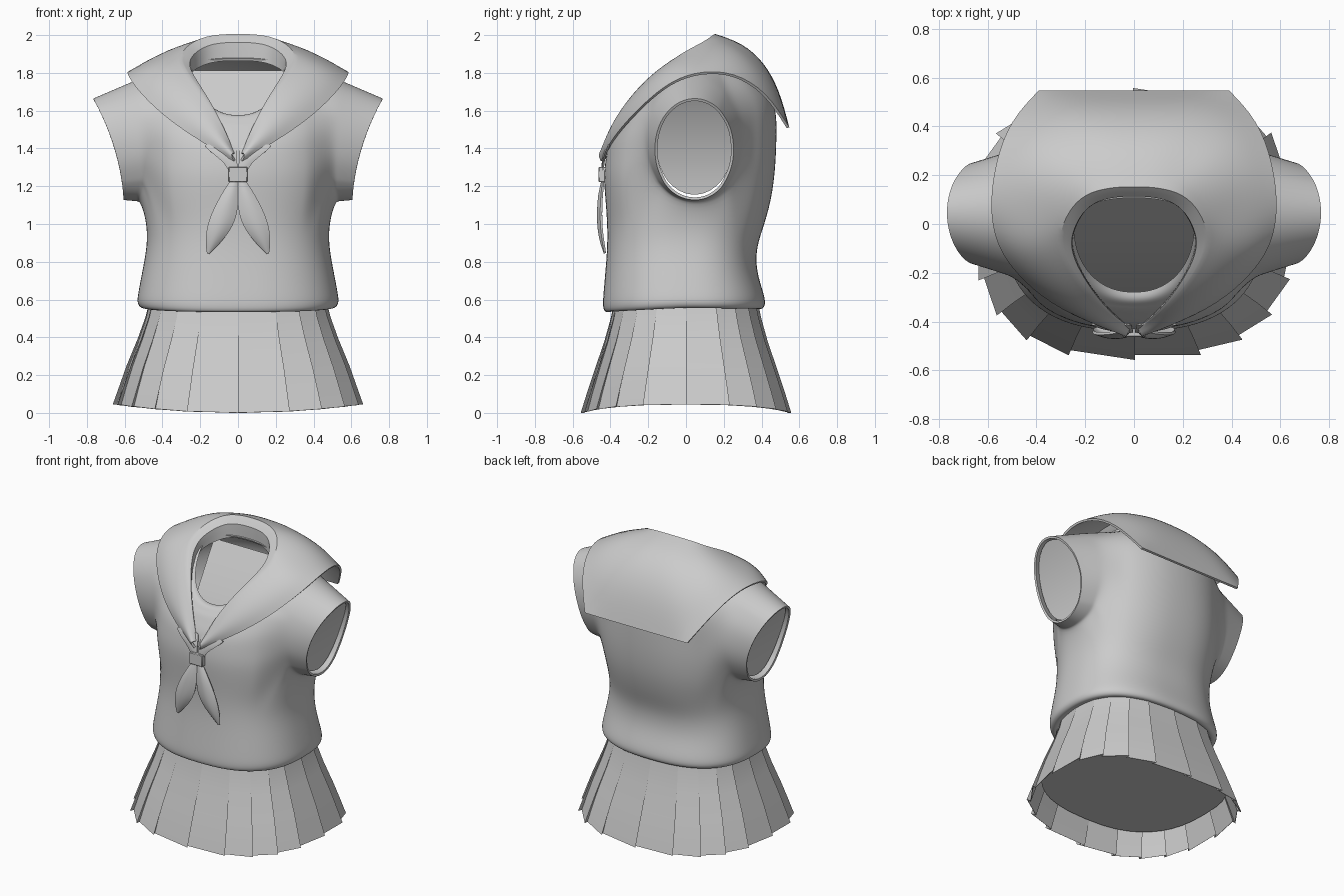
import bpy, bmesh, math
from mathutils import Vector

if "Cube" in bpy.data.objects:
    bpy.data.objects.remove(bpy.data.objects["Cube"])


def grid(bm, rows, closed=False):
    """Quad grid from rows of points; returns vertices and faces by row."""
    vs = [[bm.verts.new(p) for p in row] for row in rows]
    n = len(rows[0])
    fs = []
    for r in range(len(rows) - 1):
        fs.append([bm.faces.new((vs[r][j], vs[r][(j + 1) % n], vs[r + 1][(j + 1) % n], vs[r + 1][j]))
                   for j in range(n if closed else n - 1)])
    return vs, fs


def finish(name, bm, thick=0.0, subdiv=0, mirror=False, angle=40, offset=0, recalc=True):
    if recalc:
        bmesh.ops.recalc_face_normals(bm, faces=bm.faces)
    me = bpy.data.meshes.new(name)
    bm.to_mesh(me)
    bm.free()
    ob = bpy.data.objects.new(name, me)
    bpy.context.collection.objects.link(ob)
    if mirror:
        ob.modifiers.new("mirror", 'MIRROR').use_mirror_merge = False
    if subdiv:
        m = ob.modifiers.new("subdiv", 'SUBSURF')
        m.levels = m.render_levels = subdiv
    if thick:
        m = ob.modifiers.new("thickness", 'SOLIDIFY')
        m.thickness, m.offset = thick, offset
    bpy.ops.object.select_all(action='DESELECT')
    ob.select_set(True)
    bpy.context.view_layer.objects.active = ob
    bpy.ops.object.convert(target='MESH')
    if angle:
        bpy.ops.object.shade_smooth_by_angle(angle=math.radians(angle))
    return ob


def spow(v, e):
    return math.copysign(abs(v) ** e, v)


# Shirt body: half width, front y, back y, then z at front, side and back
NC = 48
PROFILE = [
    (.465, -.39, .365, .56, .58, .57),
    (.505, -.425, .40, .53, .555, .55),
    (.530, -.435, .416, .565, .58, .575),
    (.523, -.431, .406, .63, .63, .63),
    (.50, -.42, .365, .75, .75, .75),
    (.475, -.41, .365, .88, .88, .88),
    (.475, -.41, .41, 1.0, 1.0, 1.0),
    (.51, -.42, .45, 1.13, 1.13, 1.15),
    (.53, -.43, .467, 1.25, 1.3, 1.3),
    (.53, -.42, .472, 1.34, 1.42, 1.42),
    (.535, -.405, .475, 1.42, 1.55, 1.55),
    (.525, -.37, .46, 1.48, 1.66, 1.65),
    (.47, -.35, .40, 1.52, 1.775, 1.75),
    (.36, -.33, .28, 1.54, 1.83, 1.83),
    (.27, -.31, .13, 1.57, 1.85, 1.88),
    (.25, -.28, .11, 1.568, 1.84, 1.87),
]
rows = []
for i, (hw, yf, yb, zf, zs, zb) in enumerate(PROFILE):
    row = []
    e = 2 / (2.5 - .3 * min(1, max(0, i - 5) / 5))
    for j in range(NC):
        a = 2 * math.pi * j / NC
        s = spow(math.sin(a), e)
        w = abs(s) ** 1.2
        row.append((hw * spow(math.cos(a), e), s * yb if s > 0 else -s * yf,
                    zs + ((zb if s > 0 else zf) - zs) * w))
    rows.append(row)
bm = bmesh.new()
vs, fs = grid(bm, rows, True)

# Short sleeves grown from a rounded armhole on each side
R0, R1, W = 7, 12, 5
for side, c in ((1, 0), (-1, NC // 2)):
    loop = [vs[R0][(c + j) % NC] for j in range(-W, W)]
    loop += [vs[r][(c + W) % NC] for r in range(R0, R1)]
    loop += [vs[R1][(c + j) % NC] for j in range(W, -W, -1)]
    loop += [vs[r][(c - W) % NC] for r in range(R1, R0, -1)]
    bmesh.ops.delete(bm, geom=[fs[r][(c + j) % NC] for r in range(R0, R1) for j in range(-W, W)],
                     context='FACES')
    ends = []
    for v in loop:
        a = math.atan2((v.co.z - 1.45) / .33, (v.co.y - .045) / .26)
        ca, sa = math.cos(a), math.sin(a)
        v.co.y, v.co.z = .045 + .26 * ca, 1.45 + .33 * sa
        v.co.x = side * max(abs(v.co.x), .485)
        ends.append(Vector((side * (.65 + .08 * sa + .035 * sa * sa), .045 + .205 * ca, 1.395 + .265 * sa)))
    prev, n = loop, len(loop)
    for t in (.3, .6, .93, 1):
        ring = [bm.verts.new(v.co.lerp(e, t)) for v, e in zip(loop, ends)]
        for i in range(n):
            bm.faces.new((prev[i], prev[(i + 1) % n], ring[(i + 1) % n], ring[i]))
        prev = ring
finish("shirt", bm, thick=.014, subdiv=2)

# Closing panels just inside the sleeve openings
bm = bmesh.new()
rows = []
for i in range(17):
    a = math.pi * (i / 16 - .5) * .98
    s, w = math.sin(a), .2 * math.cos(a)
    x = .62 + .08 * s + .035 * s * s
    rows.append([(x, .045 - w, 1.405 + .25 * s), (x, .045 + w, 1.405 + .25 * s)])
grid(bm, rows)
bmesh.ops.reverse_faces(bm, faces=[f for f in bm.faces if f.normal.x < 0])
finish("sleeve_lining", bm, mirror=True, recalc=False)

# Sloping panel seen inside the neck opening
bm = bmesh.new()
grid(bm, [[(x * .13, y, z) for x in (-2, -1, 0, 1, 2)]
          for y, z in ((.115, 1.81), (.05, 1.71), (-.05, 1.55), (-.15, 1.35), (-.23, 1.12), (-.28, .9))])
finish("neck_lining", bm, thick=.01)

# Sailor collar: neck fold point, outer edge point, bulge, from back to front
STATIONS = [
    ((0, .155, 2.0), (0, .54, 1.51), 1),
    ((.08, .153, 1.998), (.2, .54, 1.51), 1),
    ((.15, .14, 1.99), (.39, .54, 1.51), .9),
    ((.2, .12, 1.975), (.505, .42, 1.70), .55),
    ((.25, .08, 1.95), (.565, .25, 1.80), .3),
    ((.29, .01, 1.915), (.588, .08, 1.805), .1),
    ((.307, -.06, 1.87), (.568, -.06, 1.76), 0),
    ((.28, -.15, 1.81), (.505, -.17, 1.68), 0),
    ((.2, -.27, 1.70), (.38, -.295, 1.56), 0),
    ((.105, -.37, 1.55), (.2, -.395, 1.44), 0),
    ((.022, -.428, 1.37), (.018, -.445, 1.335), 0),
]
half = []
for f, o, b in STATIONS:
    F, O = Vector(f), Vector(o)
    k = (F.y + .43) / .585
    inner = Vector((F.x * .87, F.y - .035 * k, F.z - .01 - .03 * k))
    low = Vector((F.x * .86, F.y - .033 * k, F.z - .025 - .11 * k))
    d = Vector((0, .06, .1)) * b if F.y > 0 else Vector((.012, -.018, .015))
    half.append([low, inner, F] + [F.lerp(O, u) + d * 4 * u * (1 - u) for u in (.25, .5, .75)] + [O])
full = [[Vector((-p.x, p.y, p.z)) for p in r] for r in half[:0:-1]] + half
bm = bmesh.new()
vc = bm.verts.layers.float.new('crease_vert')
ec = bm.edges.layers.float.new('crease_edge')
vs, fs = grid(bm, full)
mid = len(half) - 1
for i in (mid - 2, mid + 2):
    vs[i][-1][vc] = 1.0
for i in (0, -1):
    for v in vs[i]:
        v[vc] = 1.0
for a, b in zip(vs, vs[1:]):
    for col in (1, 2):
        bm.edges.get((a[col], b[col]))[ec] = 1.0
finish("sailor_collar", bm, thick=.014, subdiv=2, angle=30)


# Scarf strips: z, inner x, outer x, y; bulged forward and mirrored
def strip(name, spec, bulge, thick):
    rows = []
    for z, x0, x1, y in spec:
        rows.append([(x0 + (x1 - x0) * i / 4, y - bulge * math.sin(math.pi * i / 4) * min(1, (x1 - x0) / .1), z)
                     for i in range(5)])
    bm = bmesh.new()
    grid(bm, rows)
    finish(name, bm, thick=thick, subdiv=2, mirror=True)


strip("scarf_tails", [(1.24, 0, .03, -.435), (1.15, 0, .09, -.447), (1.05, .005, .142, -.45),
                      (.97, .04, .165, -.447), (.9, .098, .17, -.437), (.845, .152, .162, -.428)], .018, .012)
strip("scarf_top", [(1.27, .002, .045, -.44), (1.32, .005, .065, -.438),
                    (1.37, .008, .13, -.428), (1.42, .01, .19, -.405)], .008, .01)

# Knot
bm = bmesh.new()
bmesh.ops.create_cube(bm, size=1)
for v in bm.verts:
    v.co = Vector((v.co.x * .1, v.co.y * .05 - .438, v.co.z * .08 + 1.262))
bmesh.ops.bevel(bm, geom=bm.edges[:], offset=.004, segments=1, affect='EDGES')
finish("scarf_knot", bm)

# Pleated skirt: twenty flat knife pleats
PLEATS = 20
SKIRT = [(.57, .472, .382), (.5, .487, .396), (.38, .525, .428), (.22, .583, .48), (.1, .62, .518), (0, .65, .547)]


def skirt_point(a, z, rx, ry, k):
    c, s = spow(math.cos(a), .76), spow(math.sin(a), .76)
    return (rx * k * c, ry * k * s, z + .045 * c * c * (1 - z / .57))


rows = []
for z, rx, ry in SKIRT:
    t = 1 - z / .57
    row = []
    for i in range(PLEATS):
        a = 2 * math.pi * i / PLEATS - math.pi / 2
        row.append(skirt_point(a - .03, z, rx, ry, .995 - .013 * t))
        row.append(skirt_point(a + 2 * math.pi / PLEATS, z, rx, ry, 1.004 + .012 * t))
    rows.append(row)
bm = bmesh.new()
grid(bm, rows, True)
finish("pleated_skirt", bm, thick=.008, angle=20)

# Flat lining closing the inside of the skirt
bm = bmesh.new()
bm.faces.new([bm.verts.new(skirt_point(2 * math.pi * i / 40, .15, .6, .497, .96)) for i in range(40)])
finish("skirt_lining", bm, angle=0)
